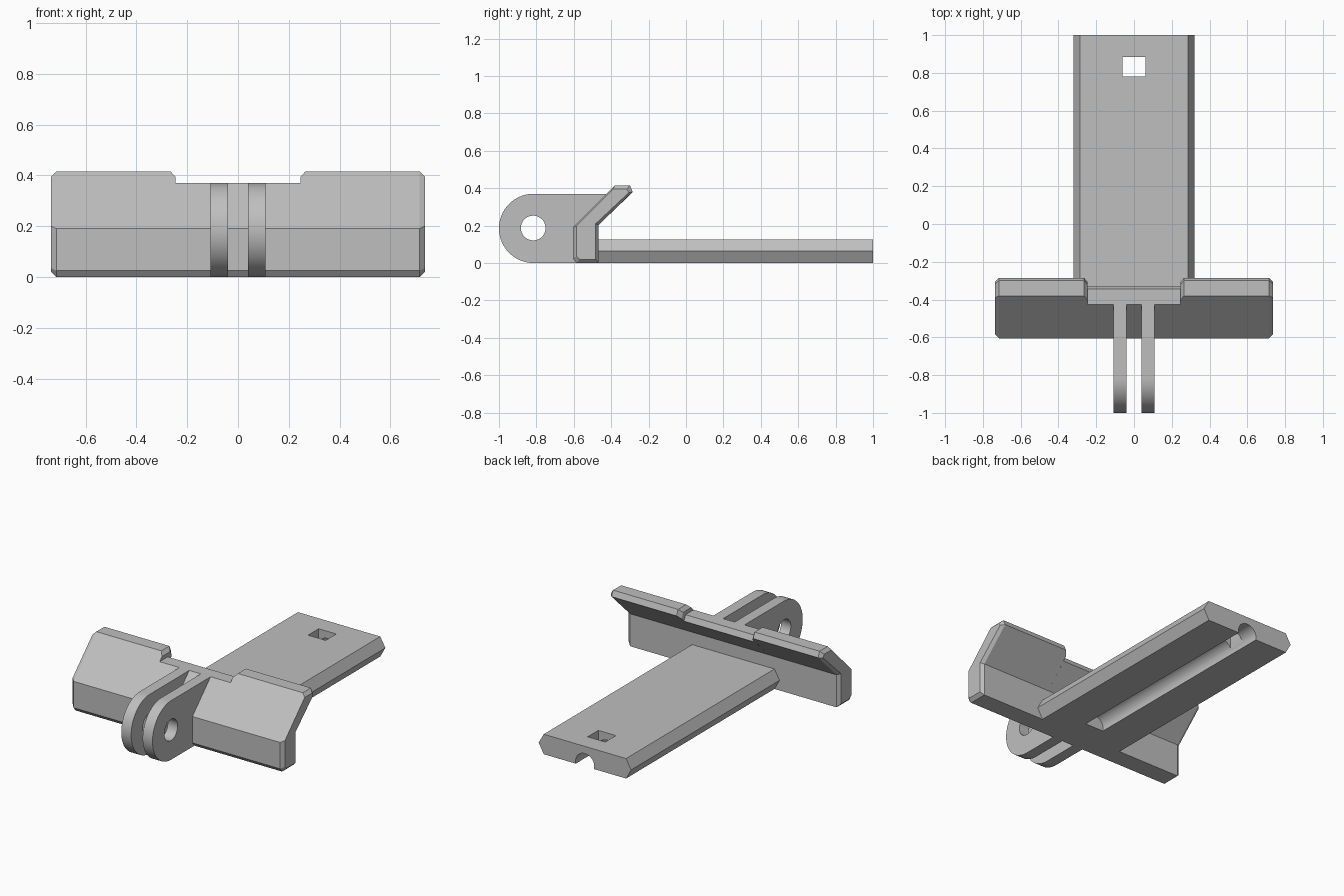
import bpy, bmesh, math

if "Cube" in bpy.data.objects:
    bpy.data.objects.remove(bpy.data.objects["Cube"])

grey = bpy.data.materials.new("light_grey")
grey.diffuse_color = (0.52, 0.52, 0.52, 1)
grey.use_nodes = True
grey.node_tree.nodes["Principled BSDF"].inputs["Base Color"].default_value = grey.diffuse_color


def loft(name, sections):
    """Skin a row of matching closed outlines and cap both ends."""
    bm = bmesh.new()
    rings = [[bm.verts.new(p) for p in s] for s in sections]
    n = len(rings[0])
    for a, b in zip(rings, rings[1:]):
        for i in range(n):
            j = (i + 1) % n
            bm.faces.new((a[i], a[j], b[j], b[i]))
    bm.faces.new(rings[0])
    bm.faces.new(rings[-1])
    bmesh.ops.recalc_face_normals(bm, faces=bm.faces[:])
    mesh = bpy.data.meshes.new(name)
    bm.to_mesh(mesh)
    bm.free()
    obj = bpy.data.objects.new(name, mesh)
    bpy.context.collection.objects.link(obj)
    mesh.materials.append(grey)
    return obj


def cut(obj, cutter):
    """Subtract the cutter and remove it."""
    mod = obj.modifiers.new("cut", 'BOOLEAN')
    mod.operation = 'DIFFERENCE'
    mod.solver = 'EXACT'
    mod.object = cutter
    bpy.context.view_layer.objects.active = obj
    bpy.ops.object.modifier_apply(modifier=mod.name)
    bpy.data.objects.remove(cutter)


def smooth(obj):
    bpy.ops.object.select_all(action='DESELECT')
    obj.select_set(True)
    bpy.context.view_layer.objects.active = obj
    bpy.ops.object.shade_smooth_by_angle(angle=math.radians(25))


def along_x(points, x):
    return [(x, y, z) for y, z in points]


def along_y(points, y):
    return [(x, y, z) for x, z in points]


def circle(cx, cz, r, n=48, start=0.0, sweep=2 * math.pi, closed=True):
    steps = n if closed else n - 1
    return [(cx + r * math.cos(start + sweep * i / steps),
             cz + r * math.sin(start + sweep * i / steps)) for i in range(n)]


# Tongue plate: long hexagonal bar with a cable groove and a tie slot
hexagon = [(-0.285, 0), (0.285, 0), (0.32, 0.063), (0.285, 0.125),
           (-0.285, 0.125), (-0.32, 0.063)]
plate = loft("tongue_plate", [along_y(hexagon, -0.5), along_y(hexagon, 1.0)])
groove = circle(0, 0.015, 0.065, 40)
cut(plate, loft("groove_cutter", [along_y(groove, -0.35), along_y(groove, 1.1)]))
square = [(-0.061, -0.1), (0.061, -0.1), (0.061, 0.3), (-0.061, 0.3)]
cut(plate, loft("slot_cutter", [along_y(square, 0.78), along_y(square, 0.885)]))
smooth(plate)


# Cross wall: bent slab with chamfered ends and a lowered middle
def wall_profile(top):
    return [(-0.585, 0), (-0.605, 0.025), (-0.605, 0.19), (top - 0.795, top),
            (top - 0.715, top), (top - 0.70, top - 0.035),
            (-0.468, 0.203), (-0.468, 0)]


end = [(-0.57, 0.02), (-0.585, 0.035), (-0.585, 0.2), (-0.39, 0.395),
       (-0.317, 0.395), (-0.305, 0.377), (-0.483, 0.21), (-0.483, 0.02)]
full = wall_profile(0.415)
half = [(0.735, end), (0.715, full), (0.265, full),
        (0.245, wall_profile(0.393)), (0.245, wall_profile(0.37))]
sections = [along_x(p, -x) for x, p in half]
sections += [along_x(p, x) for x, p in reversed(half)]
loft("cross_wall", sections)

# Hinge ears: two rounded tabs with a pin hole
ear = circle(-0.815, 0.185, 0.185, 33, math.pi / 2, math.pi, closed=False)
ear += [(-0.54, 0), (-0.54, 0.2), (-0.42, 0.325), (-0.42, 0.37)]
pin = circle(-0.817, 0.187, 0.066)
for side, name in ((-1, "left_hinge_ear"), (1, "right_hinge_ear")):
    tab = loft(name, [along_x(ear, side * 0.04), along_x(ear, side * 0.108)])
    cut(tab, loft("pin_cutter", [along_x(pin, side * 0.02), along_x(pin, side * 0.15)]))
    smooth(tab)
